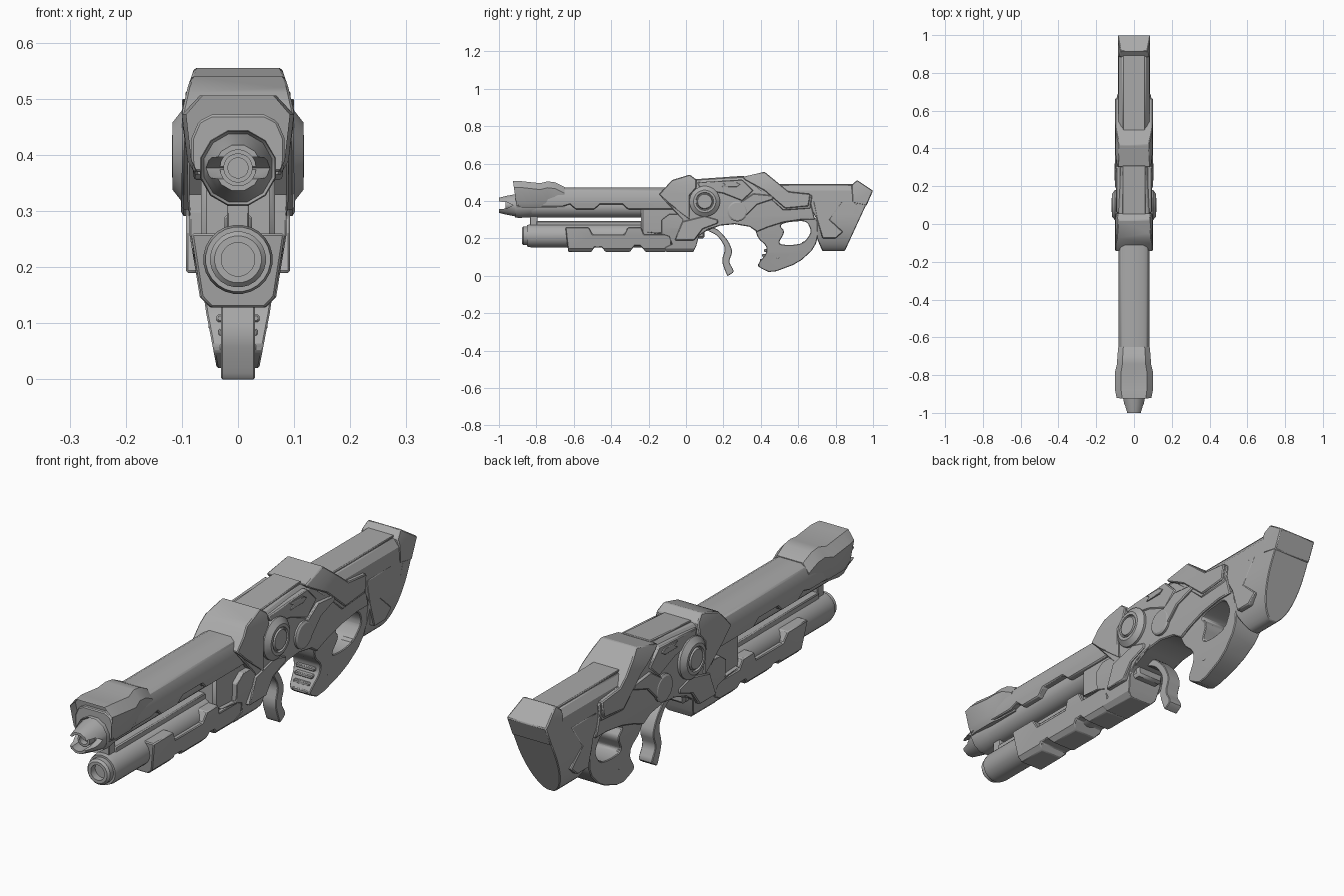
import bpy, bmesh, math
from mathutils import Matrix, Vector

if "Cube" in bpy.data.objects:
    bpy.data.objects.remove(bpy.data.objects["Cube"])

grey = bpy.data.materials.new("gunmetal grey")
grey.use_nodes = True
grey.diffuse_color = (0.40, 0.40, 0.40, 1)
grey.node_tree.nodes["Principled BSDF"].inputs["Base Color"].default_value = (0.40, 0.40, 0.40, 1)


def finish(name, bm, bevel=0.0):
    bmesh.ops.recalc_face_normals(bm, faces=bm.faces[:])
    mesh = bpy.data.meshes.new(name)
    bm.to_mesh(mesh)
    bm.free()
    ob = bpy.data.objects.new(name, mesh)
    bpy.context.collection.objects.link(ob)
    mesh.materials.append(grey)
    if bevel:
        mod = ob.modifiers.new("Bevel", 'BEVEL')
        mod.width, mod.segments, mod.limit_method = bevel, 1, 'ANGLE'
        mod.angle_limit = math.radians(35)
    return ob


def extrude(points, shift):
    bm = bmesh.new()
    face = bm.faces.new([bm.verts.new(p) for p in points])
    res = bmesh.ops.extrude_face_region(bm, geom=[face])
    moved = [v for v in res["geom"] if isinstance(v, bmesh.types.BMVert)]
    bmesh.ops.translate(bm, verts=moved, vec=shift)
    return bm


def combine(ob, cutter, operation):
    # applies a boolean and discards the cutter
    mod = ob.modifiers.new("Cut", 'BOOLEAN')
    mod.operation, mod.solver, mod.object = operation, 'EXACT', cutter
    graph = bpy.context.evaluated_depsgraph_get()
    graph.update()
    mesh = bpy.data.meshes.new_from_object(ob.evaluated_get(graph))
    ob.modifiers.remove(mod)
    ob.data = mesh
    bpy.data.objects.remove(cutter)


def rounded(points, steps=2):
    # corner cutting for organic outlines
    pts = [Vector(p) for p in points]
    for _ in range(steps):
        nxt = pts[1:] + pts[:1]
        pts = [q for a, b in zip(pts, nxt) for q in (a * 0.8 + b * 0.2, a * 0.2 + b * 0.8)]
    return pts


def slab(name, side, x0, x1, bevel=0.0):
    return finish(name, extrude([(x0, y, z) for y, z in side], (x1 - x0, 0, 0)), bevel)


def body(name, side, section, bevel=0.004, holes=()):
    # side outline intersected with a mirrored front cross-section
    ob = slab(name, side, -0.2, 0.2)
    ring = [(x, -1.2, z) for x, z in section] + [(-x, -1.2, z) for x, z in reversed(section)]
    combine(ob, finish("section cutter", extrude(ring, (0, 2.4, 0))), 'INTERSECT')
    for hole in holes:
        combine(ob, slab("hole cutter", hole, -0.3, 0.3), 'DIFFERENCE')
    if bevel:
        mod = ob.modifiers.new("Bevel", 'BEVEL')
        mod.width, mod.segments, mod.limit_method = bevel, 1, 'ANGLE'
        mod.angle_limit = math.radians(35)
    return ob


def plate(name, side, x0, x1, bevel=0.004):
    # raised panel mirrored to both sides
    ob = slab(name, side, x0, x1, bevel)
    ob.modifiers.new("Mirror", 'MIRROR')
    return ob


def turned(name, rings, centre, axis='Y', sides=24):
    # rings of (position along the axis, radius)
    bm = bmesh.new()
    loops = []
    for pos, r in rings:
        loop = []
        for i in range(sides):
            a = math.tau * (i + 0.5) / sides
            c, s = r * math.cos(a), r * math.sin(a)
            loop.append(bm.verts.new((c, pos, centre[1] + s) if axis == 'Y'
                                     else (pos, centre[0] + c, centre[1] + s)))
        loops.append(loop)
    for a, b in zip(loops, loops[1:]):
        for i in range(sides):
            j = (i + 1) % sides
            bm.faces.new((a[i], a[j], b[j], b[i]))
    bm.faces.new(loops[0])
    bm.faces.new(loops[-1])
    return finish(name, bm)


# Upper barrel shroud with notched lower edge, and the barrel inside it
body("barrel_shroud",
     [(-.9, .472), (0, .472), (0, .355), (-.31, .355), (-.34, .382), (-.46, .382), (-.49, .355),
      (-.59, .355), (-.62, .382), (-.66, .37), (-.9, .37)],
     [(.045, .473), (.07, .46), (.083, .43), (.083, .39), (.076, .34)])
turned("inner_barrel", [(-.9, .058), (0, .058)], (0, .37))

# Flared muzzle shroud with a recessed front
bm = bmesh.new()
loops = []
for y, w, top in [(-.925, .092, .506), (-.88, .1, .506), (-.78, .1, .495), (-.74, .09, .505),
                  (-.7, .088, .5), (-.65, .083, .475)]:
    half = [(w * .68, top), (w, top - .034), (w * .9, .39), (w * .76, .365)]
    ring = half + [(-x, z) for x, z in reversed(half)]
    loops.append([bm.verts.new((x, y + (.02 * (top - z) / .14 if y < -.9 else 0), z)) for x, z in ring])
for a, b in zip(loops, loops[1:]):
    for i in range(len(a)):
        j = (i + 1) % len(a)
        bm.faces.new((a[i], a[j], b[j], b[i]))
bm.faces.new(loops[-1])
front = bm.faces.new(loops[0])
bmesh.ops.inset_region(bm, faces=[front], thickness=.011)
bmesh.ops.translate(bm, verts=front.verts[:], vec=(0, .035, 0))
finish("muzzle_shroud", bm)

# Muzzle: collar, two split jaws and the bore
turned("muzzle_collar", [(-.9, .06), (-.915, .068), (-.885, .07), (-.8, .06)], (0, .377), sides=12)
jaws = turned("muzzle_jaws", [(-1, .042), (-.96, .052), (-.9, .064)], (0, .377), sides=12)
combine(jaws, turned("bore cutter", [(-1.1, .032), (-.93, .032)], (0, .377)), 'DIFFERENCE')
combine(jaws, slab("slit cutter", [(-1.1, .4), (-.96, .395), (-.925, .377), (-.96, .359), (-1.1, .354)],
                   -.2, .2), 'DIFFERENCE')
bore = turned("bore_tube", [(-.965, .026), (-.9, .026)], (0, .377))
combine(bore, turned("bore cutter", [(-1.1, .018), (-.94, .018)], (0, .377)), 'DIFFERENCE')

# Lower tube with stepped nose
tube = turned("lower_tube", [(-.878, .042), (-.87, .05), (-.85, .05), (-.85, .058), (-.83, .062), (0, .062)],
              (0, .214))
combine(tube, turned("nose cutter", [(-1, .03), (-.85, .03)], (0, .214)), 'DIFFERENCE')
slab("tube_rail", [(-.8, .292), (-.1, .292), (-.1, .25), (-.8, .25)], -.025, .025, .004)
slab("front_strut", [(-.835, .36), (-.795, .36), (-.795, .25), (-.835, .25)], -.02, .02, .003)

# Lower handguard armour with notched edges
lower = [(.03, .4), (.062, .4), (.083, .256), (.066, .147), (.043, .123)]
body("handguard",
     [(-.645, .26), (-.52, .26), (-.5, .222), (-.33, .222), (-.31, .26), (-.24, .26), (-.225, .222),
      (-.08, .222), (-.08, .15), (-.11, .128), (-.215, .128), (-.245, .16), (-.275, .16), (-.3, .128),
      (-.43, .128), (-.45, .152), (-.49, .152), (-.505, .128), (-.63, .128)], lower)
plate("handguard_inlay", [(-.5, .215), (-.33, .215), (-.33, .17), (-.5, .17)], .04, .07)

# Front block joining tubes to the receiver
body("front_block", [(-.24, .38), (.1, .38), (.1, .2), (-.24, .2)],
     [(.066, .39), (.066, .25), (.06, .2)], .01)
body("magazine_well",
     [(-.22, .235), (-.13, .23), (-.13, .3), (-.09, .33), (.2, .33), (.2, .275), (.12, .25), (.07, .215),
      (.055, .16), (.04, .128), (-.105, .128), (-.115, .15), (-.075, .17), (-.09, .21), (-.12, .22)],
     [(.088, .4), (.086, .256), (.068, .147), (.045, .123)])

# Receiver
body("receiver",
     [(-.13, .42), (-.05, .505), (.06, .512), (.3, .528), (.42, .53), (.55, .45), (.66, .42), (.69, .3),
      (.62, .3), (.52, .285), (.44, .26), (.38, .235), (.34, .262), (.26, .276), (.18, .268), (.1, .235),
      (-.03, .24), (-.02, .3)],
     [(.055, .532), (.082, .5), (.09, .44), (.09, .32), (.08, .23)])

# Front collar and rear armour wrapping over the top
wrap = [(.076, .56), (.09, .52), (.099, .48), (.101, .3), (.08, .27)]
body("front_collar", [(-.145, .435), (-.075, .512), (.02, .541), (.055, .515), (.055, .47), (.02, .43),
                      (.02, .3), (-.09, .385)], wrap)
body("rear_armour", [(.3, .528), (.42, .556), (.55, .45), (.665, .438), (.655, .372), (.53, .36),
                     (.42, .455), (.32, .51)], wrap)
body("rear_armour_lining", [(.36, .49), (.5, .46), (.675, .43), (.665, .36), (.52, .35)],
     [(.09, .5), (.095, .3)])

# Raised side panels, slot and lever
plate("lower_panel", [(-.02, .29), (.1, .32), (.17, .3), (.17, .28), (.09, .25), (.045, .19), (-.06, .19)],
      .07, .093)
plate("mid_panel", [(.06, .5), (.3, .515), (.36, .455), (.3, .4), (.2, .44), (.08, .46)], .07, .094)
plate("top_slot", [(.19, .475), (.27, .475), (.29, .488), (.27, .5), (.19, .5), (.21, .488)], .09, .1, .002)
plate("lever_arm", [(.24, .36), (.36, .44), (.46, .43), (.47, .41), (.38, .38), (.31, .31)], .08, .1)
for s, side in ((1, "left"), (-1, "right")):
    turned(side + "_lever_hub", [(s * .05, .054), (s * .097, .054), (s * .102, .046)], (.275, .345), 'X')
    turned(side + "_pivot_disc", [(s * .05, .082), (s * .1, .082), (s * .117, .06), (s * .117, .048),
                                  (s * .109, .046), (s * .109, .042), (s * .118, .038)], (.1, .398), 'X')
    turned(side + "_grip_pin", [(s * .02, .016), (s * .05, .016), (s * .053, .012)], (.49, .105), 'X', 16)
    turned(side + "_frame_pin", [(s * .02, .013), (s * .062, .013)], (.63, .17), 'X', 16)

# Grip with thumb hole and front ribs
grip_section = [(.082, .33), (.072, .23), (.057, .12), (.037, .016)]
thumb_hole = [(.5, .27), (.54, .287), (.645, .295), (.672, .235), (.63, .175), (.56, .163), (.49, .17), (.53, .235)]
body("grip",
     rounded([(.365, .26), (.385, .2), (.43, .16), (.43, .12), (.385, .065), (.39, .045), (.455, .014),
              (.6, .068), (.69, .15), (.715, .26), (.69, .32), (.42, .32)], 1),
     grip_section, .008, [rounded(thumb_hole)])
for i in range(4):
    y, z = (.384 + .011 * i, .05 + .026 * i)
    slab(f"grip_rib_{i + 1}", [(y, z), (y + .04, z), (y + .04, z + .014), (y, z + .014)],
         -.032 - .003 * i, .032 + .003 * i, .003)

# Curved trigger
slab("trigger",
     rounded([(.1, .25), (.17, .215), (.212, .15), (.19, .08), (.215, .01), (.222, 0), (.226, 0), (.26, .022),
              (.228, .075), (.25, .13), (.225, .19), (.16, .26)]), -.03, .03, .003)

# Stock, butt and inlays
curve = [(.085 * math.cos(a), .33 - .2 * math.sin(a)) for a in (i * math.pi / 20 for i in range(10))]
body("stock",
     [(.45, .485), (.92, .485), (.965, .39), (.842, .13), (.73, .13), (.7, .2), (.7, .3), (.66, .37), (.5, .43)],
     [(.06, .487), (.083, .455)] + curve)
body("butt_cap", [(.885, .485), (.915, .512), (1, .455), (.965, .375), (.89, .39)],
     [(.07, .515), (.086, .46), (.086, .37)])
body("butt_plate", [(.92, .42), (.975, .405), (.848, .13), (.82, .13)], [(.084, .45)] + curve, .003)
plate("stock_panel", [(.68, .4), (.84, .4), (.77, .3), (.84, .235), (.8, .2), (.73, .2), (.7, .3)], .055, .086)
slab("top_rail", [(.47, .492), (.9, .492), (.9, .47), (.47, .47)], -.058, .058, .003)
slab("receiver_top", [(.04, .516), (.31, .535), (.31, .5), (.04, .49)], -.06, .06, .003)

# Smooth rounded surfaces while keeping hard edges
for ob in bpy.context.collection.objects:
    if ob.type == 'MESH' and grey.name in ob.data.materials:
        bpy.ops.object.select_all(action='DESELECT')
        ob.select_set(True)
        bpy.context.view_layer.objects.active = ob
        bpy.ops.object.shade_smooth_by_angle(angle=math.radians(32))
